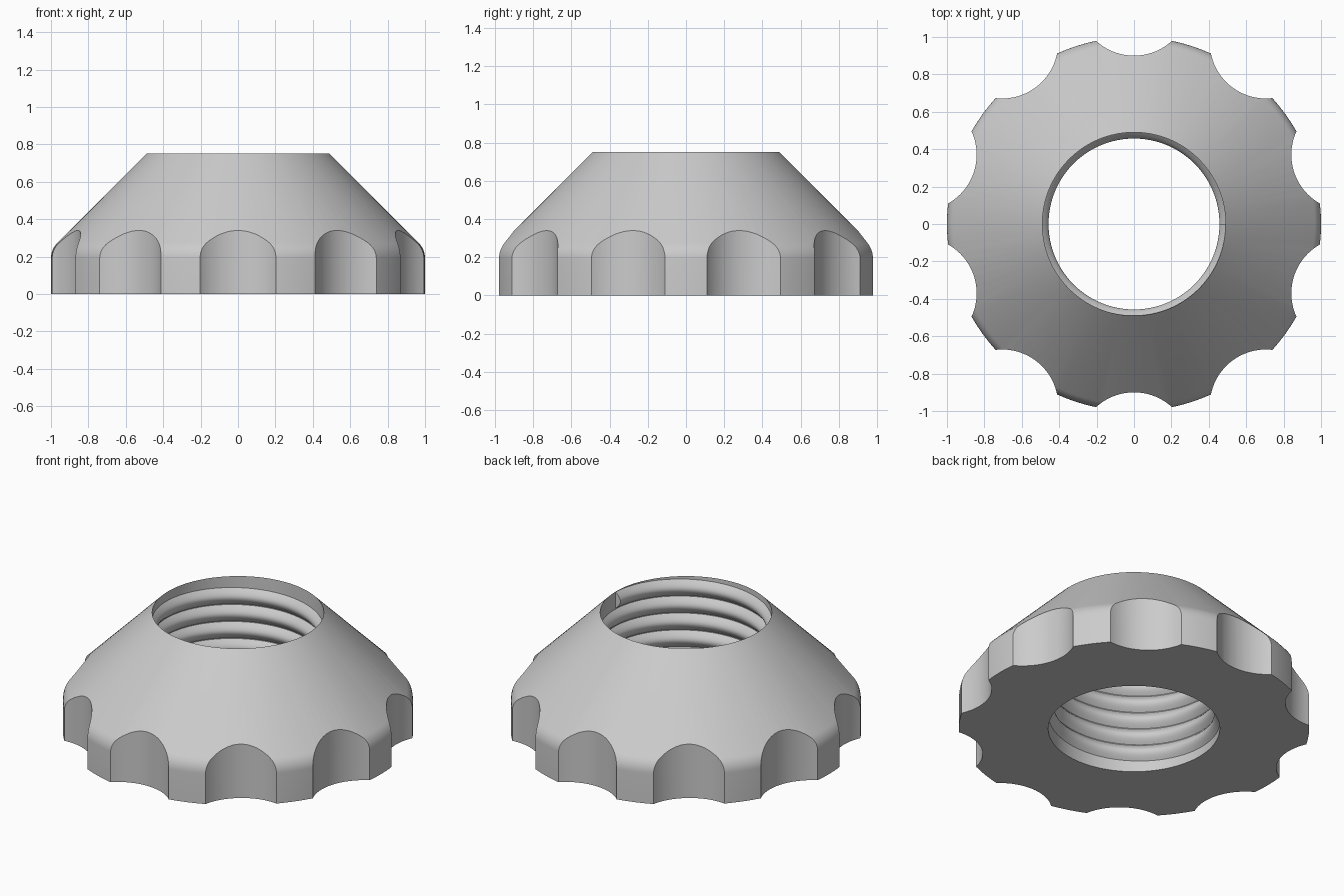
import bpy
import bmesh
from math import pi, sin, cos, radians
from mathutils import Vector

if "Cube" in bpy.data.objects:
    bpy.data.objects.remove(bpy.data.objects["Cube"], do_unlink=True)

HEIGHT, BORE, RIM = 0.75, 0.49, 1.0
SCALLOPS, SCALLOP_R, SCALLOP_DIST = 10, 0.30, 1.20
PITCH, TURNS, CREST = 0.107, 6, 0.034

grey = bpy.data.materials.new("light grey")
grey.use_nodes = True
colour = (0.6, 0.6, 0.6, 1)
grey.diffuse_color = colour
grey.node_tree.nodes["Principled BSDF"].inputs["Base Color"].default_value = colour


def make_object(name, bm):
    bmesh.ops.recalc_face_normals(bm, faces=bm.faces)
    mesh = bpy.data.meshes.new(name)
    bm.to_mesh(mesh)
    bm.free()
    mesh.materials.append(grey)
    obj = bpy.data.objects.new(name, mesh)
    bpy.context.collection.objects.link(obj)
    return obj


def activate(obj):
    bpy.ops.object.select_all(action='DESELECT')
    obj.select_set(True)
    bpy.context.view_layer.objects.active = obj


def smooth(obj, angle):
    activate(obj)
    bpy.ops.object.shade_smooth_by_angle(angle=radians(angle))


# Body: turned profile with a rounded shoulder, a 45 degree cone and a bore
fillet, shoulder = 0.12, 0.19
profile = [(BORE, 0), (RIM, 0)]
for i in range(7):
    a = radians(45) * i / 6
    profile.append((RIM - fillet + fillet * cos(a), shoulder + fillet * sin(a)))
profile.append((BORE, HEIGHT))

bm = bmesh.new()
verts = [bm.verts.new((r, 0, z)) for r, z in profile]
edges = [bm.edges.new((v, verts[(i + 1) % len(verts)])) for i, v in enumerate(verts)]
bmesh.ops.spin(bm, geom=verts + edges, cent=(0, 0, 0), axis=(0, 0, 1),
               angle=2 * pi, steps=120, use_duplicate=False)
bmesh.ops.remove_doubles(bm, verts=bm.verts, dist=0.0001)
body = make_object("knob_body", bm)

# Finger scallops: a ring of upright cylinders cut from the rim
bm = bmesh.new()
for k in range(SCALLOPS):
    a = pi / 2 + 2 * pi * k / SCALLOPS
    ring = bmesh.ops.create_cone(bm, cap_ends=True, segments=96, radius1=SCALLOP_R,
                                 radius2=SCALLOP_R, depth=2)
    bmesh.ops.translate(bm, verts=ring["verts"],
                        vec=Vector((cos(a), sin(a), 0)) * SCALLOP_DIST)
cutter = make_object("scallop_cutter", bm)
cutter.hide_render = True

cut = body.modifiers.new("scallops", 'BOOLEAN')
cut.operation = 'DIFFERENCE'
cut.solver = 'EXACT'
cut.object = cutter
activate(body)
bpy.ops.object.modifier_apply(modifier=cut.name)
bpy.data.objects.remove(cutter, do_unlink=True)
smooth(body, 25)

# Internal thread: right-handed rounded ridge swept up the bore
bm = bmesh.new()
steps, across = 96, 10
sections = []
for s in range(TURNS * steps + 1):
    a = 2 * pi * s / steps
    middle = PITCH / 2 + PITCH * s / steps
    section = []
    for j in range(across + 1):
        u = 2 * j / across - 1
        r = BORE + 0.001 - CREST * cos(u * pi / 2)
        section.append(bm.verts.new((r * cos(a), r * sin(a), middle + u * PITCH * 0.49)))
    sections.append(section)
for low, high in zip(sections, sections[1:]):
    for j in range(across):
        bm.faces.new((low[j], low[j + 1], high[j + 1], high[j]))
    bm.faces.new((low[-1], low[0], high[0], high[-1]))
for end in (sections[0], sections[-1]):
    bm.faces.new(end)
thread = make_object("bore_thread", bm)
smooth(thread, 35)
